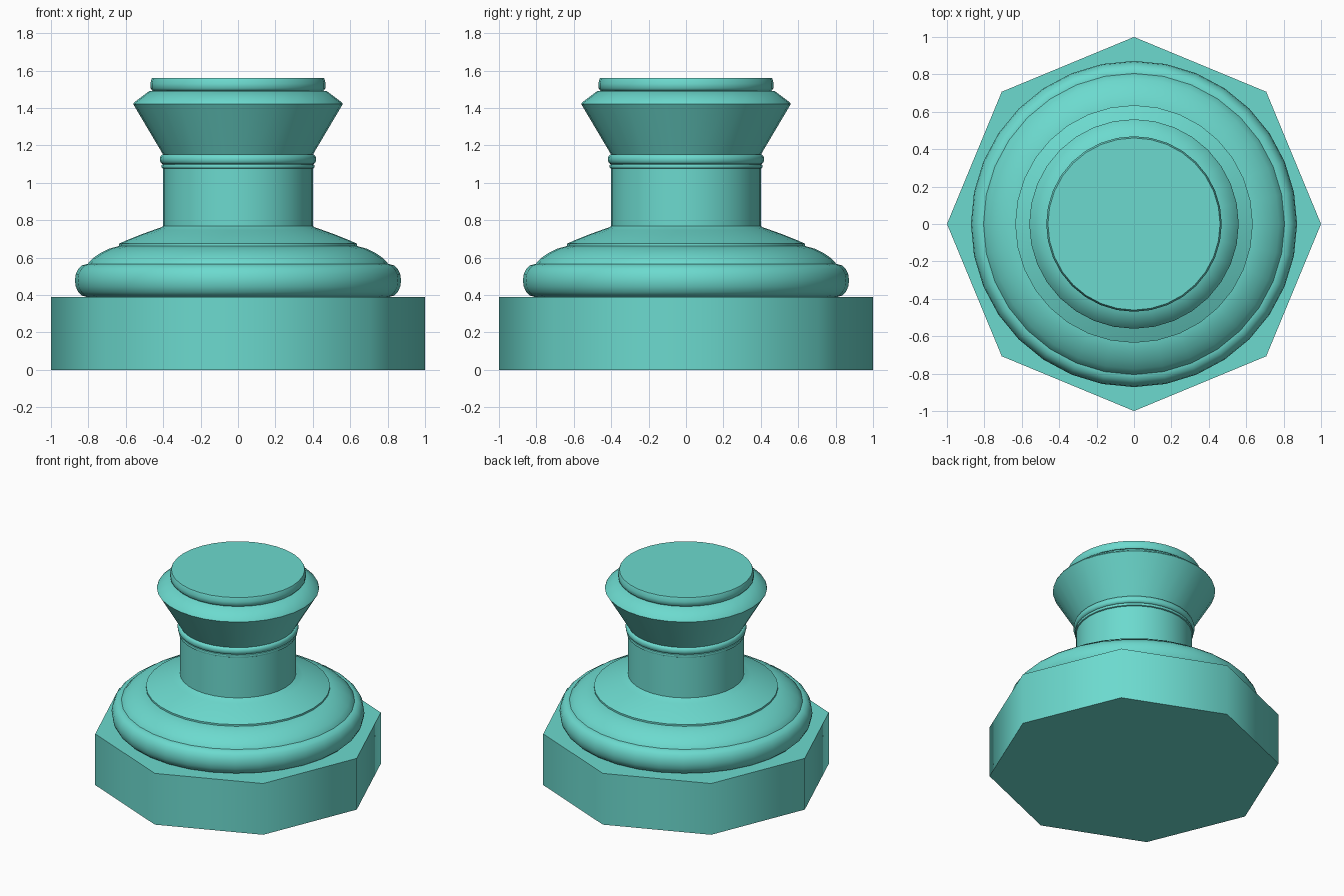
import bpy, bmesh
from math import sin, cos, pi, radians

if "Cube" in bpy.data.objects:
    bpy.data.objects.remove(bpy.data.objects["Cube"])

teal = bpy.data.materials.new("teal")
teal.diffuse_color = (0.15, 0.70, 0.62, 1)
teal.use_nodes = True
teal.node_tree.nodes["Principled BSDF"].inputs["Base Color"].default_value = teal.diffuse_color


def lathe(name, profile, sides=32, angle=40):
    """Turn (radius, z) points around the z axis and cap both ends."""
    bm = bmesh.new()
    rings = [[bm.verts.new((r * cos(2 * pi * i / sides), r * sin(2 * pi * i / sides), z))
              for i in range(sides)] for r, z in profile]
    for low, high in zip(rings, rings[1:]):
        for i in range(sides):
            j = (i + 1) % sides
            bm.faces.new((low[i], low[j], high[j], high[i]))
    bm.faces.new(rings[0][::-1])
    bm.faces.new(rings[-1])
    mesh = bpy.data.meshes.new(name)
    bm.to_mesh(mesh)
    bm.free()
    mesh.materials.append(teal)
    obj = bpy.data.objects.new(name, mesh)
    bpy.context.collection.objects.link(obj)
    bpy.ops.object.select_all(action='DESELECT')
    obj.select_set(True)
    bpy.context.view_layer.objects.active = obj
    bpy.ops.object.shade_smooth_by_angle(angle=radians(angle))
    return obj


def ring(name, inner, outer, z0, z1, steps=8):
    """Half-round moulding between two heights."""
    mid, half = (z0 + z1) / 2, (z1 - z0) / 2
    pts = [(inner + (outer - inner) * cos(a), mid + half * sin(a))
           for a in (-pi / 2 + pi * k / steps for k in range(steps + 1))]
    return lathe(name, pts)


# Octagonal plinth with softly shaded sides
lathe("plinth", [(1, 0), (1, 0.39)], sides=8, angle=60)

# Rounded foot moulding and stepped dome
ring("foot_moulding", 0.81, 0.872, 0.39, 0.565)
lathe("lower_dome", [(0.81, 0.55), (0.805, 0.565), (0.775, 0.597),
                     (0.735, 0.625), (0.69, 0.647), (0.635, 0.662)])
lathe("upper_dome", [(0.635, 0.655), (0.635, 0.675), (0.59, 0.695),
                     (0.52, 0.723), (0.45, 0.748), (0.41, 0.762), (0.39, 0.775)])

# Shaft and neck rings
lathe("shaft", [(0.40, 0.76), (0.40, 1.15)])
ring("small_neck_ring", 0.40, 0.41, 1.075, 1.10, 4)
ring("large_neck_ring", 0.40, 0.418, 1.10, 1.152)

# Flared capital and top cap
lathe("capital", [(0.40, 1.15), (0.56, 1.42), (0.555, 1.43), (0.475, 1.49)])
lathe("top_cap", [(0.455, 1.49), (0.468, 1.505), (0.469, 1.53), (0.462, 1.555), (0.46, 1.56)], angle=50)
